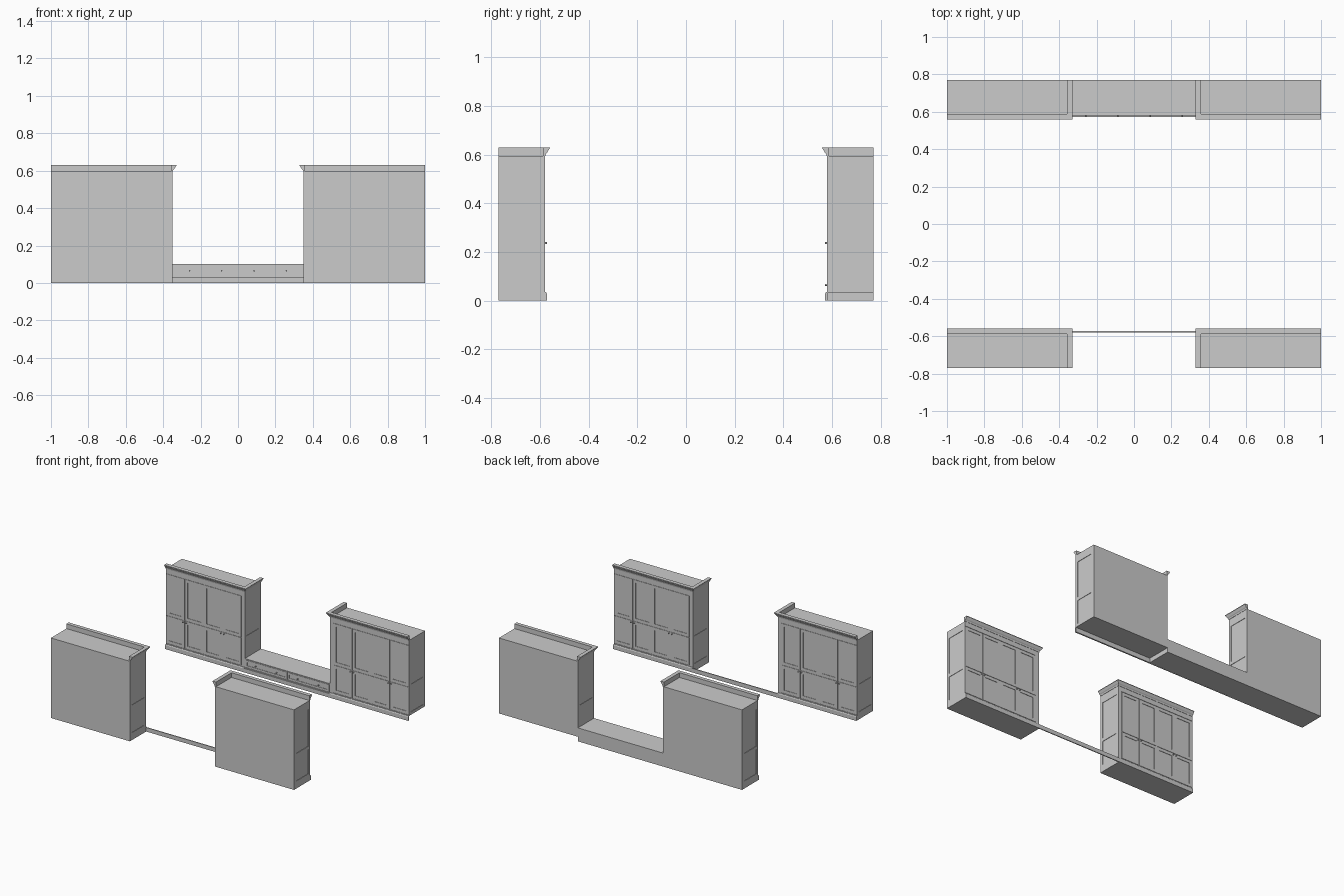
import bpy, bmesh
from mathutils import Matrix, Vector

if "Cube" in bpy.data.objects:
    bpy.data.objects.remove(bpy.data.objects["Cube"])

F, B = 0.58, 0.77          # face plane and wall plane (distance from room centre)
XI, XO = 0.35, 1.0         # inner and outer end of each cabinet
TOP, SKIN = 0.595, 0.003   # carcass top, thickness of applied frames


def finish(bm, name):
    bmesh.ops.recalc_face_normals(bm, faces=bm.faces)
    me = bpy.data.meshes.new(name)
    bm.to_mesh(me)
    bm.free()
    ob = bpy.data.objects.new(name, me)
    bpy.context.collection.objects.link(ob)
    return ob


def box(bm, x, y, z, sx=1, sy=1):
    cx, cy, cz = sx * sum(x) / 2, sy * sum(y) / 2, sum(z) / 2
    m = Matrix.Translation((cx, cy, cz)) @ Matrix.Diagonal(
        (abs(x[1] - x[0]), abs(y[1] - y[0]), abs(z[1] - z[0]), 1))
    bmesh.ops.create_cube(bm, size=1, matrix=m)


def panel_door(bm, x, z, rail, sx, sy):
    """Four frame members around a recessed panel."""
    y = (F, F + SKIN)
    box(bm, (x[0], x[0] + rail), y, z, sx, sy)
    box(bm, (x[1] - rail, x[1]), y, z, sx, sy)
    inner = (x[0] + rail, x[1] - rail)
    box(bm, inner, y, (z[0], z[0] + rail), sx, sy)
    box(bm, inner, y, (z[1] - rail, z[1]), sx, sy)


def knob(bm, x, z, sx, sy):
    m = Matrix.Translation((sx * x, sy * (F - 0.004), z)) @ Matrix.Rotation(1.5707963, 4, 'X')
    bmesh.ops.create_cone(bm, cap_ends=True, segments=12, radius1=0.004,
                          radius2=0.004, depth=0.01, matrix=m)


def sweep(bm, rings):
    """Skin a list of equal-length rings and cap both ends."""
    vs = [[bm.verts.new(Vector(p)) for p in r] for r in rings]
    n = len(vs[0])
    for a, b in zip(vs, vs[1:]):
        for i in range(n):
            j = (i + 1) % n
            bm.faces.new((a[i], a[j], b[j], b[i]))
    bm.faces.new(vs[0])
    bm.faces.new(vs[-1])


def cabinet(label, sx, sy, zb):
    # carcass
    bm = bmesh.new()
    box(bm, (XI + SKIN, XO - SKIN), (F + SKIN, B), (zb, TOP), sx, sy)
    finish(bm, label + "_carcass")

    # framed end panels on both sides
    bm = bmesh.new()
    for x in ((XI, XI + SKIN), (XO - SKIN, XO)):
        for y in ((F, F + 0.022), (B - 0.022, B)):
            box(bm, x, y, (zb, TOP), sx, sy)
        for z in ((zb, 0.055), (0.235, 0.26), (0.535, TOP)):
            box(bm, x, (F + 0.022, B - 0.022), z, sx, sy)
    finish(bm, label + "_end_panels")

    # face frame: inner stile, frieze and plinth rail
    bm = bmesh.new()
    box(bm, (XI + SKIN, 0.378), (F, F + SKIN), (zb, TOP), sx, sy)
    box(bm, (0.378, XO - SKIN), (F, F + SKIN), (0.56, TOP), sx, sy)
    box(bm, (0.378, XO - SKIN), (F, F + SKIN), (zb, 0.04), sx, sy)
    finish(bm, label + "_face_frame")

    # doors, four columns by two rows, with knobs
    doors, knobs = bmesh.new(), bmesh.new()
    for i in range(4):
        x = (0.38 + 0.155 * i, 0.38 + 0.155 * (i + 1) - 0.003)
        panel_door(doors, x, (0.043, 0.247), 0.022, sx, sy)
        panel_door(doors, x, (0.250, 0.557), 0.022, sx, sy)
        kx = x[1] - 0.011 if i % 2 == 0 else x[0] + 0.011
        knob(knobs, kx, 0.236, sx, sy)
    finish(doors, label + "_doors")
    finish(knobs, label + "_knobs")

    # mitred crown moulding along the face and the inner end
    prof = [(-0.008, TOP), (0.002, TOP), (0.004, 0.604), (0.010, 0.610),
            (0.018, 0.624), (0.020, 0.626), (0.020, 0.63), (-0.008, 0.63)]
    path = (lambda d: (XO, F - d), lambda d: (XI - d, F - d), lambda d: (XI - d, B))
    bm = bmesh.new()
    sweep(bm, [[(sx * f(d)[0], sy * f(d)[1], z) for d, z in prof] for f in path])
    finish(bm, label + "_crown")

    # baseboard with a chamfered top
    bm = bmesh.new()
    base = [(F + SKIN, 0), (F - 0.008, 0), (F - 0.008, 0.029), (F - 0.004, 0.035), (F + SKIN, 0.035)]
    sweep(bm, [[(sx * x, sy * y, z) for y, z in base] for x in (XI, XO)])
    finish(bm, label + "_baseboard")


for sy, row in ((-1, "front"), (1, "back")):
    for sx, side in ((-1, "left"), (1, "right")):
        zb = 0.034 if (sx, sy) == (1, 1) else 0.0
        cabinet(f"{row}_{side}_cabinet", sx, sy, zb)
    # low board joining the two cabinets
    bm = bmesh.new()
    box(bm, (-XI, XI), (F - 0.008, F - 0.001), (0, 0.03), 1, sy)
    finish(bm, row + "_middle_baseboard")

# bench between the back cabinets
bm = bmesh.new()
box(bm, (-XI, XI), (F + SKIN, B), (0, 0.1))
box(bm, (-XI, XI), (F, F + SKIN), (0, 0.034))
box(bm, (-XI, XI), (F, F + SKIN), (0.094, 0.1))
finish(bm, "bench")

# bench drawers
drawers, knobs = bmesh.new(), bmesh.new()
for i in range(2):
    x0 = -0.345 + 0.346 * i
    panel_door(drawers, (x0, x0 + 0.343), (0.037, 0.091), 0.014, 1, 1)
    for t in (0.25, 0.75):
        knob(knobs, x0 + 0.343 * t, 0.065, 1, 1)
finish(drawers, "bench_drawers")
finish(knobs, "bench_knobs")
